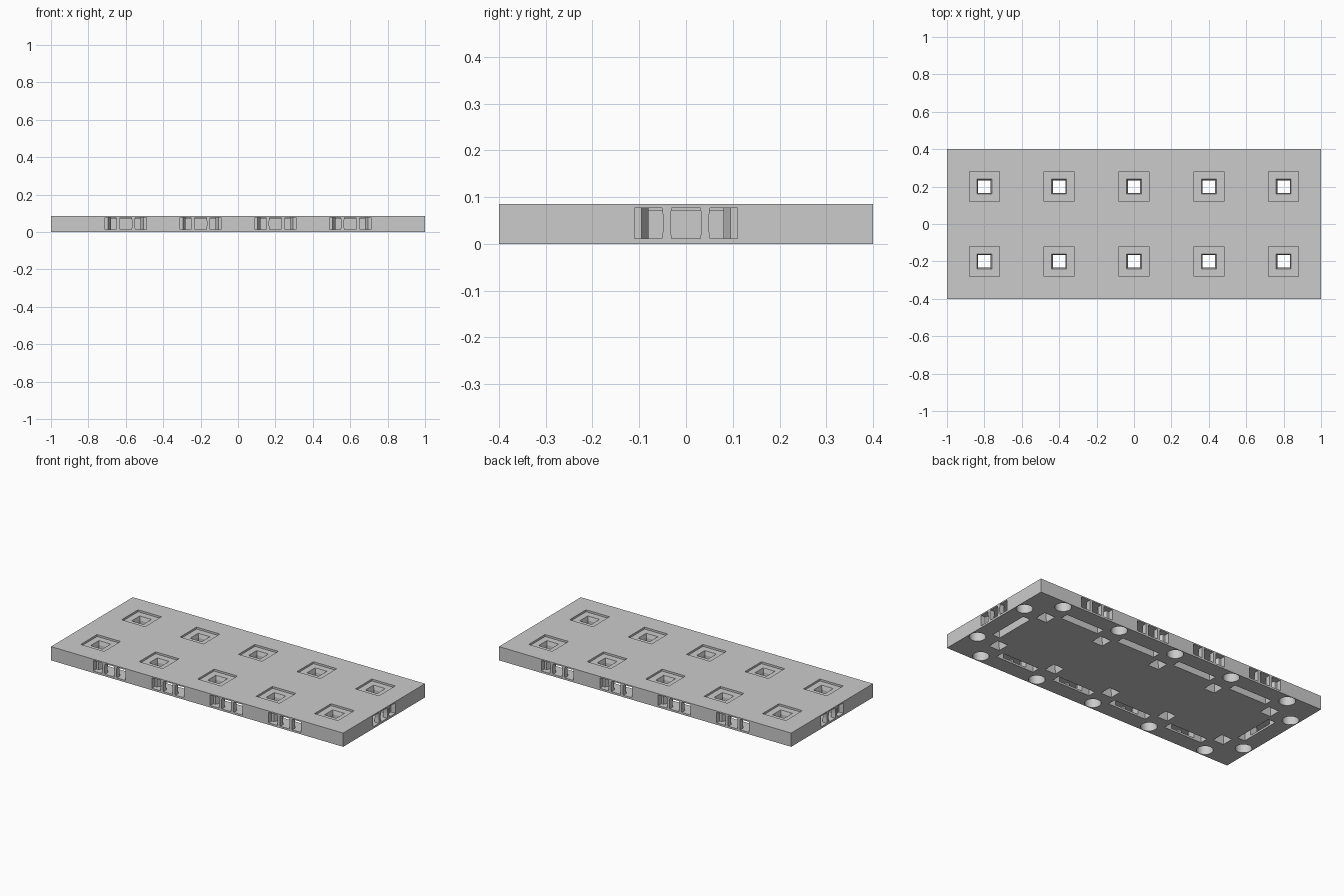
import bpy, bmesh
from math import pi, sin, cos
from mathutils import Matrix, Vector

cube = bpy.data.objects.get("Cube")
if cube:
    bpy.data.objects.remove(cube, do_unlink=True)

LENGTH, WIDTH, HEIGHT = 2.0, 0.8, 0.085
FLOOR, CEIL = 0.012, 0.077          # clip socket bottom and top

stone = bpy.data.materials.new("stone_grey")
stone.use_nodes = True
GREY = (0.6, 0.6, 0.6, 1)
stone.diffuse_color = GREY
stone.node_tree.nodes["Principled BSDF"].inputs["Base Color"].default_value = GREY


def loft(bm, rings, matrix):
    """Bridge matching rings of points into a closed solid."""
    rows = [[bm.verts.new(matrix @ Vector(p)) for p in ring] for ring in rings]
    n = len(rows[0])
    for low, high in zip(rows, rows[1:]):
        for i in range(n):
            j = (i + 1) % n
            bm.faces.new((low[i], low[j], high[j], high[i]))
    bm.faces.new(rows[0][::-1])
    bm.faces.new(rows[-1])


def prism(bm, outline, z0, z1, matrix):
    loft(bm, [[(x, y, z) for x, y in outline] for z in (z0, z1)], matrix)


def rectangle(x, y0, y1):
    return [(-x, y0), (x, y0), (x, y1), (-x, y1)]


def make_object(name, bm):
    bmesh.ops.recalc_face_normals(bm, faces=bm.faces)
    mesh = bpy.data.meshes.new(name)
    bm.to_mesh(mesh)
    bm.free()
    mesh.materials.append(stone)
    obj = bpy.data.objects.new(name, mesh)
    bpy.context.collection.objects.link(obj)
    return obj


# Plate
bm = bmesh.new()
prism(bm, rectangle(LENGTH / 2, -WIDTH / 2, WIDTH / 2), 0, HEIGHT, Matrix())
plate = make_object("base_plate", bm)

# Socket frames: local x runs along the edge, local y points into the plate
columns = [-0.6, -0.2, 0.2, 0.6]
sockets = []
for x in columns:
    sockets.append(Matrix.Translation((x, -WIDTH / 2, 0)))
    sockets.append(Matrix.Translation((x, WIDTH / 2, 0)) @ Matrix.Rotation(pi, 4, "Z"))
for s in (-1, 1):
    sockets.append(Matrix.Translation((s, 0, 0)) @ Matrix.Rotation(s * pi / 2, 4, "Z"))

# Square through holes with a shallow recess on top
holes = bmesh.new()
hole_profile = [(-0.01, 0.038), (0.03, 0.033), (0.05, 0.033),
                (0.073, 0.04), (0.073, 0.08), (0.1, 0.08)]
cells = [-0.8, -0.4, 0, 0.4, 0.8]
for x in cells:
    for y in (-0.2, 0.2):
        rings = [[(px, py, z) for px, py in rectangle(r, -r, r)] for z, r in hole_profile]
        loft(holes, rings, Matrix.Translation((x, y, 0)))

# Stepped clip sockets in the edges, and slots open to the underside
half = [(0.11, -0.02), (0.11, 0.03), (0.095, 0.03), (0.08, 0.06), (0.08, 0.12)]
socket_outline = half + [(-x, y) for x, y in reversed(half)]
cavities, slots = bmesh.new(), bmesh.new()
for m in sockets:
    prism(cavities, socket_outline, FLOOR, CEIL, m)
    prism(slots, rectangle(0.13, 0.1, 0.15), -0.01, 0.07, m)

# Round blind pockets under the rim
pockets = bmesh.new()
circle = [(0.046 * cos(2 * pi * i / 32), 0.046 * sin(2 * pi * i / 32)) for i in range(32)]
centres = [(x, y) for x in cells for y in (-0.35, 0.35)]
centres += [(x, y) for x in (-0.95, 0.95) for y in (-0.2, 0.2)]
for x, y in centres:
    prism(pockets, circle, -0.01, 0.06, Matrix.Translation((x, y, 0)))

# Carve the plate, then drop the cutters
cutters = []
for name, bm in (("hole_cutter", holes), ("socket_cutter", cavities),
                 ("slot_cutter", slots), ("pocket_cutter", pockets)):
    cutter = make_object(name, bm)
    cutter.hide_render = True
    cutters.append(cutter)
    cut = plate.modifiers.new(name, "BOOLEAN")
    cut.operation, cut.solver, cut.object = "DIFFERENCE", "EXACT", cutter
bpy.context.view_layer.update()
carved = bpy.data.meshes.new_from_object(
    plate.evaluated_get(bpy.context.evaluated_depsgraph_get()))
plate.modifiers.clear()
plate.data = carved
for cutter in cutters:
    bpy.data.objects.remove(cutter, do_unlink=True)
carved.materials.clear()
carved.materials.append(stone)
for face in carved.polygons:
    face.material_index = 0

# Slightly waisted support posts, two in each socket
posts = bmesh.new()
STEPS = 8
for m in sockets:
    for u in (-0.041, 0.041):
        rings = []
        for i in range(STEPS + 1):
            t = i / STEPS
            w = 0.0105 - 0.003 * sin(pi * t)
            z = FLOOR - 0.001 + (CEIL - FLOOR + 0.002) * t
            rings.append([(u + x, y, z) for x, y in rectangle(w, 0, 0.03)])
        loft(posts, rings, m)
make_object("socket_posts", posts)
